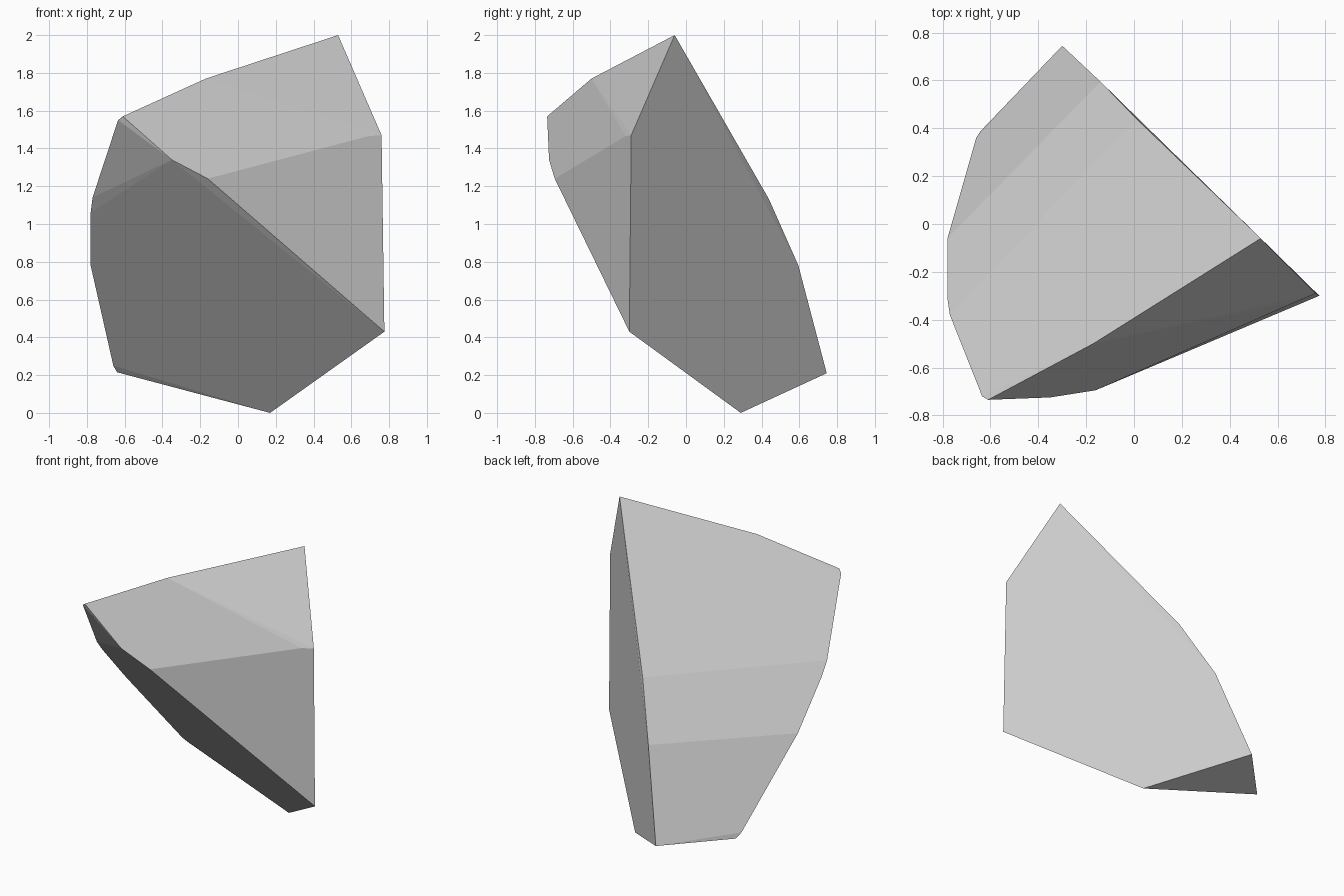
import bpy
import bmesh
import math

cube = bpy.data.objects.get("Cube")
if cube:
    bpy.data.objects.remove(cube, do_unlink=True)

# Stone colour
stone = bpy.data.materials.new("stone grey")
stone.use_nodes = True
grey = (0.6, 0.6, 0.6, 1)
stone.diffuse_color = grey
stone.node_tree.nodes["Principled BSDF"].inputs["Base Color"].default_value = grey

# Corners of the chipped stone, grouped by the face they bound
flat_wall = [(0.53, -0.06, 2.0), (0.76, -0.29, 1.47), (0.775, -0.3, 0.43), (0.17, 0.29, 0),
             (-0.3, 0.745, 0.21), (-0.29, 0.735, 0.25), (-0.14, 0.595, 0.78), (0.01, 0.44, 1.13)]
crown = [(0.69, -0.32, 1.465), (-0.17, -0.5, 1.77), (-0.61, -0.735, 1.57), (-0.635, -0.72, 1.55)]
front_edge = [(-0.35, -0.725, 1.34), (-0.16, -0.695, 1.24)]
far_edge = [(-0.77, -0.38, 1.14), (-0.78, -0.31, 1.06), (-0.78, -0.06, 0.78),
            (-0.66, 0.36, 0.25), (-0.64, 0.39, 0.215)]

# Wrap the corners in a convex shell and merge nearly flat facets
bm = bmesh.new()
for corner in flat_wall + crown + front_edge + far_edge:
    bm.verts.new(corner)
hull = bmesh.ops.convex_hull(bm, input=bm.verts[:])
inside = [v for v in hull["geom_interior"] if isinstance(v, bmesh.types.BMVert)]
bmesh.ops.delete(bm, geom=inside, context="VERTS")
bmesh.ops.dissolve_limit(bm, angle_limit=math.radians(4), verts=bm.verts[:], edges=bm.edges[:])
bmesh.ops.recalc_face_normals(bm, faces=bm.faces[:])

mesh = bpy.data.meshes.new("rock")
bm.to_mesh(mesh)
bm.free()
mesh.materials.append(stone)
rock = bpy.data.objects.new("rock", mesh)
bpy.context.collection.objects.link(rock)
